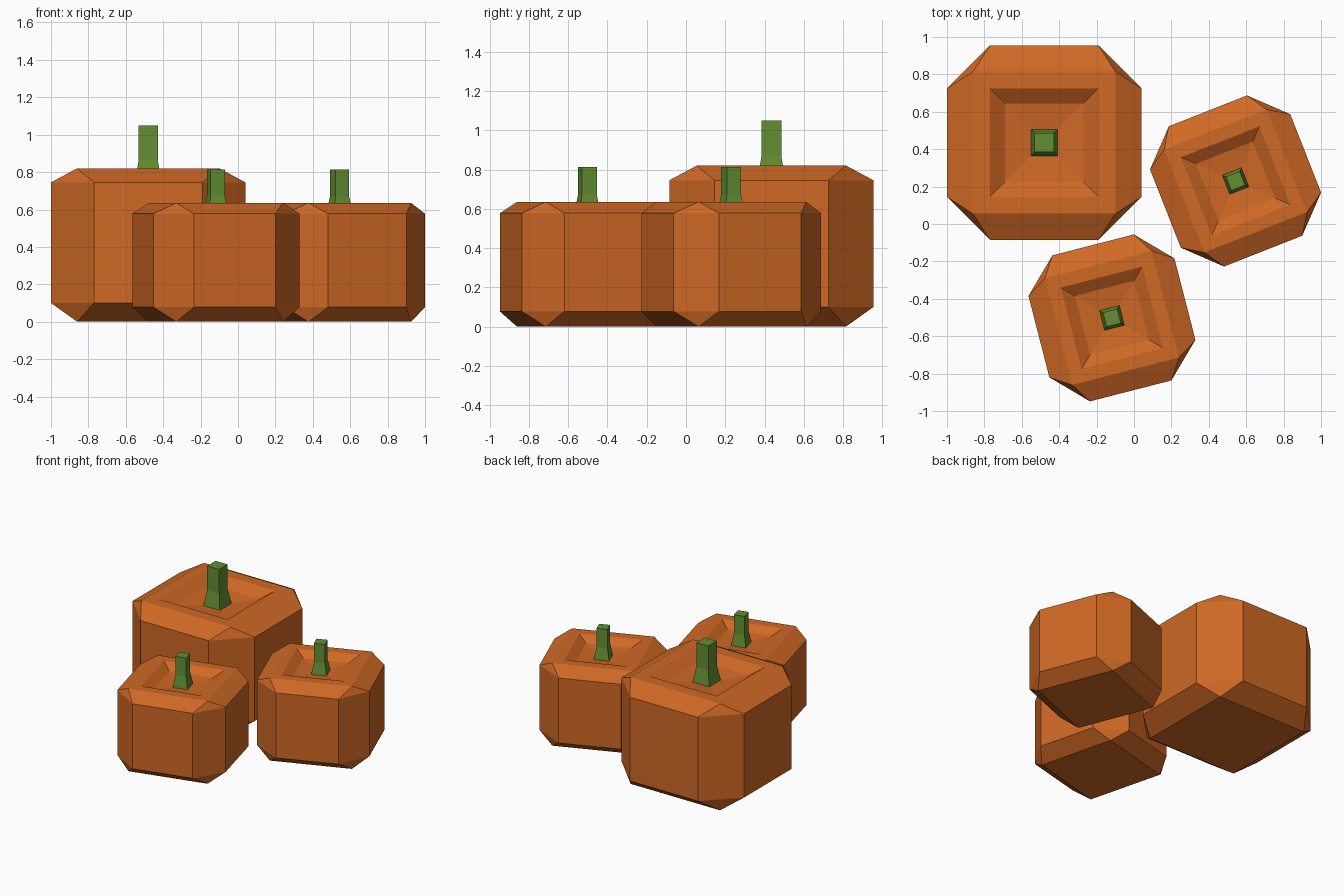
import bpy, bmesh, math

if "Cube" in bpy.data.objects:
    bpy.data.objects.remove(bpy.data.objects["Cube"])


def material(name, rgb):
    m = bpy.data.materials.new(name)
    m.diffuse_color = (*rgb, 1)
    m.use_nodes = True
    m.node_tree.nodes["Principled BSDF"].inputs["Base Color"].default_value = m.diffuse_color
    return m


ORANGE = material("pumpkin_orange", (0.62, 0.138, 0.018))
GREEN = material("stem_green", (0.125, 0.27, 0.033))


def square(bm, r, z):
    return [bm.verts.new((x * r, y * r, z)) for x, y in ((1, 1), (-1, 1), (-1, -1), (1, -1))]


def octagon(bm, a, b, z):
    # two vertices per corner, counter-clockwise
    pts = ((a, b), (b, a), (-b, a), (-a, b), (-a, -b), (-b, -a), (b, -a), (a, -b))
    return [bm.verts.new((x, y, z)) for x, y in pts]


def bridge(bm, low, high):
    n = len(low)
    for i in range(n):
        j = (i + 1) % n
        bm.faces.new((low[i], low[j], high[j], high[i]))


def chamfer(bm, sq, octo):
    # square cap to octagonal side: corner triangles and edge quads
    for i in range(4):
        bm.faces.new((octo[2 * i], octo[2 * i + 1], sq[i]))
        bm.faces.new((octo[2 * i + 1], octo[(2 * i + 2) % 8], sq[(i + 1) % 4], sq[i]))


def finish(bm, name, mat, loc, turn, scale):
    bmesh.ops.recalc_face_normals(bm, faces=bm.faces)
    me = bpy.data.meshes.new(name)
    bm.to_mesh(me)
    bm.free()
    me.materials.append(mat)
    ob = bpy.data.objects.new(name, me)
    ob.location = (*loc, 0)
    ob.rotation_euler.z = math.radians(turn)
    ob.scale = (scale,) * 3
    bpy.context.collection.objects.link(ob)


def pumpkin(label, loc, turn, scale):
    # body: chamfered block with a sunken top
    bm = bmesh.new()
    base = square(bm, 0.38, 0)
    bm.faces.new(base)
    low = octagon(bm, 0.52, 0.29, 0.10)
    high = octagon(bm, 0.52, 0.29, 0.745)
    chamfer(bm, base, low)
    bridge(bm, low, high)
    rings = [square(bm, r, z) for r, z in
             ((0.38, 0.82), (0.29, 0.82), (0.21, 0.765), (0.05, 0.745))]
    chamfer(bm, rings[0], high)
    for a, b in zip(rings, rings[1:]):
        bridge(bm, a, b)
    bm.faces.new(rings[-1])
    finish(bm, label + "_pumpkin_body", ORANGE, loc, turn, scale)

    # stem: square post with a flared foot
    bm = bmesh.new()
    rings = [square(bm, r, z) for r, z in ((0.071, 0.745), (0.051, 0.865), (0.051, 1.05))]
    bm.faces.new(rings[0])
    for a, b in zip(rings, rings[1:]):
        bridge(bm, a, b)
    bm.faces.new(rings[-1])
    finish(bm, label + "_pumpkin_stem", GREEN, loc, turn, scale)


pumpkin("large", (-0.48, 0.435), 0, 1)
pumpkin("right", (0.543, 0.23), 21.5, 0.775)
pumpkin("front", (-0.118, -0.502), 14.4, 0.775)
